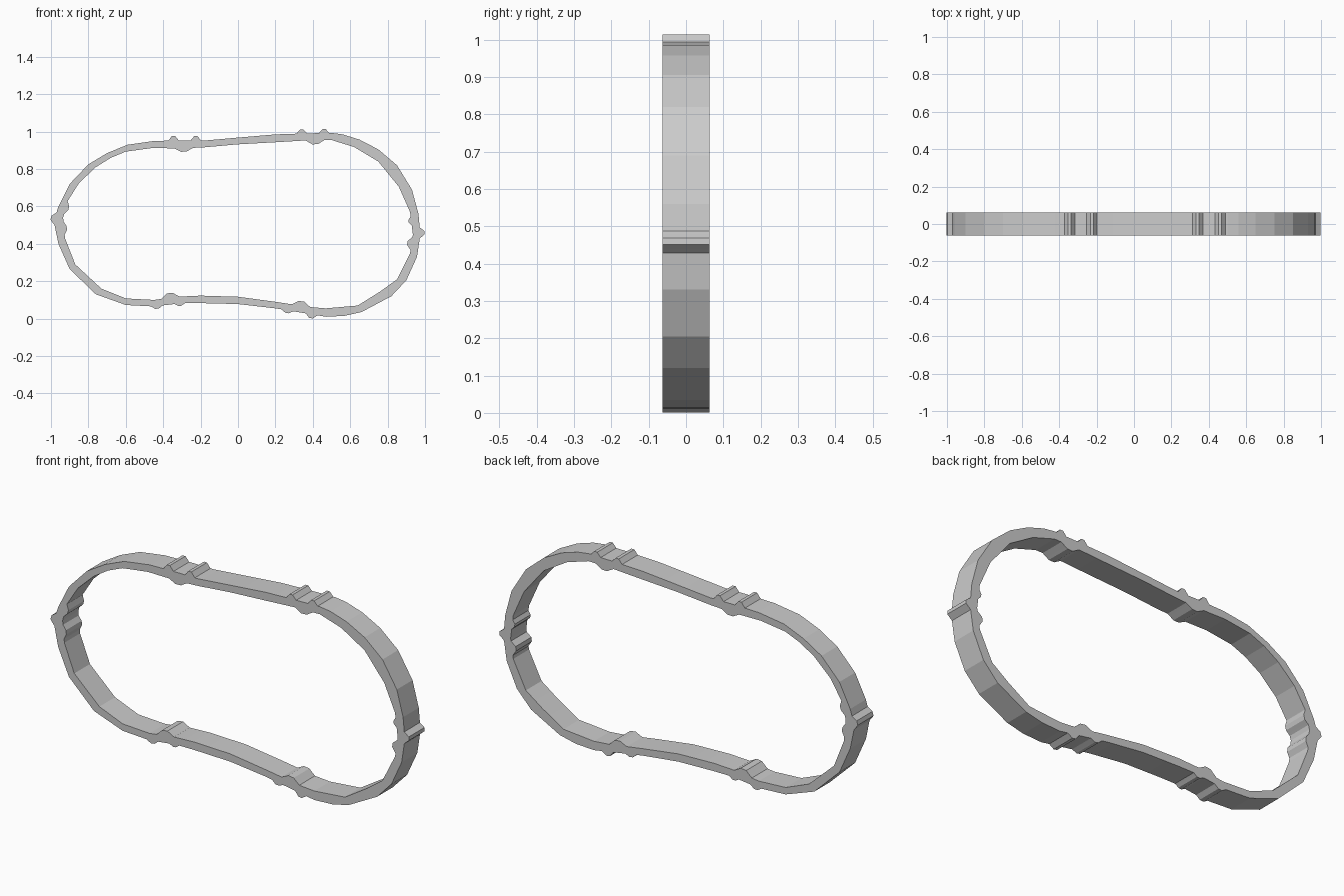
import bpy, math
from mathutils import Vector

if "Cube" in bpy.data.objects:
    bpy.data.objects.remove(bpy.data.objects["Cube"])

HALF_DEPTH = 0.0625

# Base outlines in x/z, clockwise from the upper left
OUTER = [(-.80, .825), (-.70, .885), (-.59, .93), (-.45, .95), (-.30, .953), (-.18, .952),
         (0, .968), (.2, .985), (.35, .99), (.50, .993), (.56, .985), (.65, .957), (.75, .905),
         (.85, .82), (.93, .69), (.965, .56), (.975, .45), (.957, .33), (.90, .205),
         (.82, .12), (.66, .035), (.57, .015), (.47, .01), (.38, .025), (.2, .055), (0, .078),
         (-.2, .083), (-.3, .083), (-.45, .065), (-.6, .073), (-.76, .13), (-.90, .265),
         (-.96, .40), (-.985, .52), (-.96, .60), (-.90, .72)]
INNER = [(-.76, .81), (-.68, .86), (-.60, .893), (-.46, .912), (-.3, .91), (-.18, .916),
         (0, .932), (.2, .943), (.35, .952), (.5, .955), (.62, .918), (.75, .84), (.86, .705),
         (.92, .57), (.935, .45), (.92, .35), (.85, .21), (.76, .145), (.64, .07), (.47, .055),
         (.385, .062), (.2, .09), (0, .117), (-.2, .123), (-.31, .118), (-.45, .10),
         (-.6, .108), (-.73, .16), (-.87, .29), (-.925, .43), (-.935, .54), (-.91, .63),
         (-.85, .725)]

# Ridges: tip x, tip z, half width at the base
OUTER_RIDGES = [(-.345, .977, .028), (-.225, .977, .028), (.34, 1.012, .028), (.46, 1.014, .028),
                (.998, .46, .03), (.39, .002, .032), (.262, .03, .032),
                (-.31, .068, .028), (-.432, .053, .032), (-1.0, .54, .035)]
INNER_RIDGES = [(-.29, .892, .05), (.412, .932, .05), (.912, .52, .025), (.905, .405, .035),
                (.34, .093, .05), (-.365, .137, .05), (-.915, .485, .035), (-.905, .59, .035)]


def add_ridges(outline, ridges):
    """Insert a blunt ridge into the outline at each tip."""
    pts = [Vector(p) for p in outline]
    ends = pts[1:] + pts[:1]
    starts, total = [], 0
    for a, b in zip(pts, ends):
        starts.append(total)
        total += (b - a).length

    def at(s):
        i = max(k for k, v in enumerate(starts) if v <= s)
        return pts[i] + (ends[i] - pts[i]).normalized() * (s - starts[i])

    keyed = list(zip(starts, pts))
    for x, z, w in ridges:
        tip = Vector((x, z))
        best = None
        for a, b, s in zip(pts, ends, starts):
            d = b - a
            t = min(1, max(0, (tip - a).dot(d) / d.length_squared))
            q = a + d * t
            if best is None or (tip - q).length < best[0]:
                best = ((tip - q).length, s + d.length * t, q)
        _, s0, foot = best
        up = tip - foot
        keyed = [k for k in keyed if abs(k[0] - s0) > w]
        for f, h in ((-1, 0), (-.6, .55), (-.3, .98), (.3, .98), (.6, .55), (1, 0)):
            keyed.append((s0 + f * w, at(s0 + f * w) + up * h))
    return [p for _, p in sorted(keyed, key=lambda k: k[0])]


# Band: ring profile filled and extruded along y
curve = bpy.data.curves.new("band_profile", 'CURVE')
curve.dimensions = '2D'
curve.fill_mode = 'BOTH'
curve.extrude = HALF_DEPTH
for outline, ridges in ((OUTER, OUTER_RIDGES), (INNER, INNER_RIDGES)):
    loop = add_ridges(outline, ridges)
    spline = curve.splines.new('POLY')
    spline.points.add(len(loop) - 1)
    for point, p in zip(spline.points, loop):
        point.co = (p.x, p.y, 0, 1)
    spline.use_cyclic_u = True
    spline.use_smooth = False

band = bpy.data.objects.new("oval_band", curve)
bpy.context.collection.objects.link(band)
band.rotation_euler.x = math.pi / 2
bpy.context.view_layer.objects.active = band
band.select_set(True)
bpy.ops.object.convert(target='MESH')
bpy.ops.object.transform_apply(location=False, rotation=True, scale=False)
bpy.ops.object.shade_smooth_by_angle(angle=math.radians(8))
